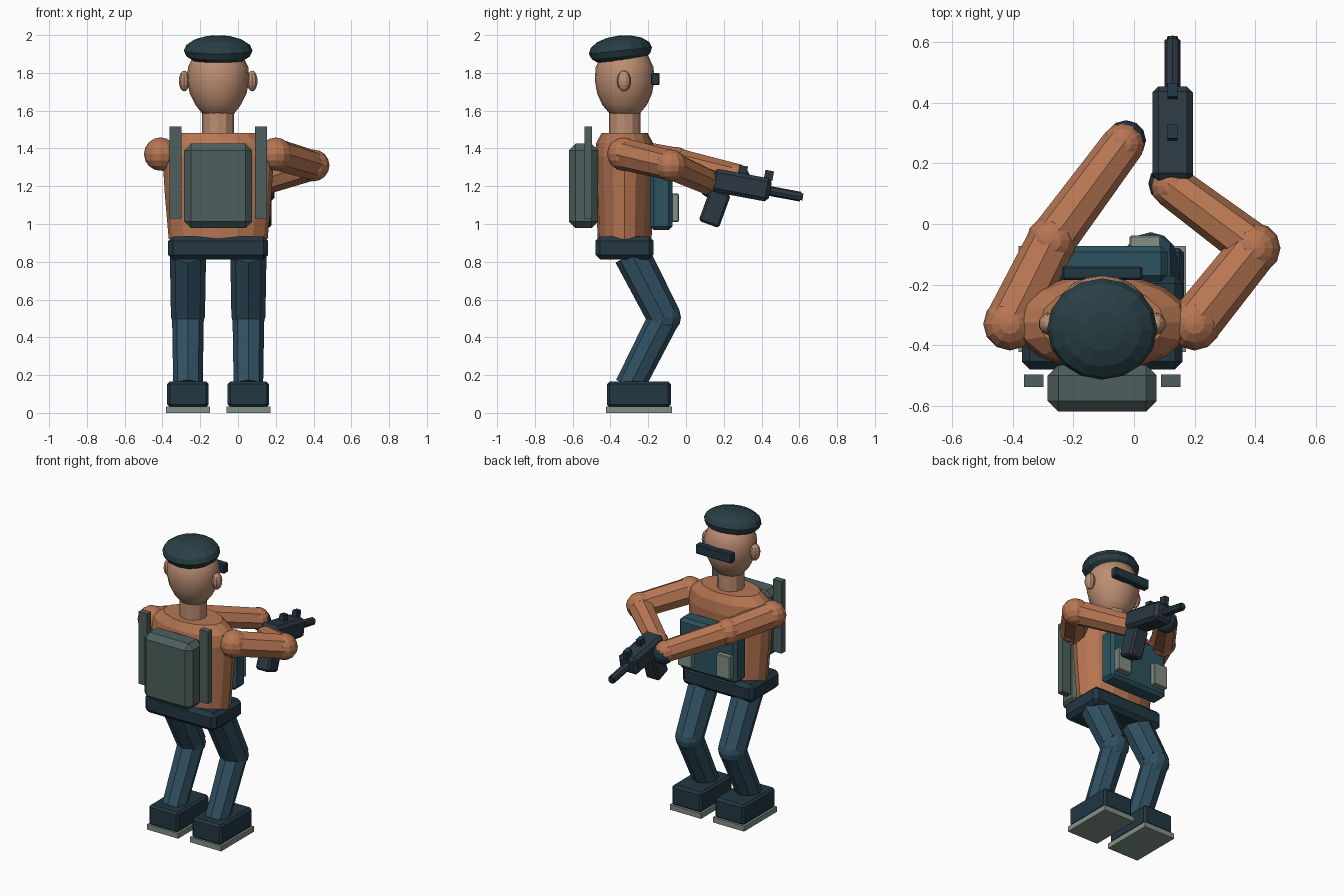
import bpy, bmesh, math
from mathutils import Vector, Matrix

if "Cube" in bpy.data.objects:
    bpy.data.objects.remove(bpy.data.objects["Cube"])

CX, CY = -0.105, -0.325          # body axis


def mat(name, rgb):
    m = bpy.data.materials.new(name)
    m.diffuse_color = (*rgb, 1)
    m.use_nodes = True
    m.node_tree.nodes["Principled BSDF"].inputs["Base Color"].default_value = m.diffuse_color
    return m


SKIN = mat("skin", (0.50, 0.27, 0.17))
SLEEVE = mat("sleeve", (0.47, 0.18, 0.085))
TROUSER = mat("trouser", (0.03, 0.08, 0.12))
NAVY = mat("navy", (0.016, 0.038, 0.055))
VEST = mat("vest", (0.025, 0.085, 0.11))
PACK = mat("pack", (0.075, 0.115, 0.11))
POUCH = mat("pouch", (0.22, 0.28, 0.24))
CAP = mat("cap", (0.022, 0.05, 0.06))
GUN = mat("gun", (0.025, 0.04, 0.055))


def finish(name, bm, m, smooth=False):
    bmesh.ops.recalc_face_normals(bm, faces=bm.faces)
    me = bpy.data.meshes.new(name)
    bm.to_mesh(me)
    bm.free()
    me.materials.append(m)
    if smooth:
        me.shade_smooth()
    ob = bpy.data.objects.new(name, me)
    bpy.context.collection.objects.link(ob)
    return ob


def box(name, lo, hi, m, bevel=0.0, frame=Matrix()):
    lo, hi = Vector(lo), Vector(hi)
    bm = bmesh.new()
    bmesh.ops.create_cube(bm, size=1)
    bmesh.ops.scale(bm, vec=hi - lo, verts=bm.verts)
    bmesh.ops.translate(bm, vec=(lo + hi) / 2, verts=bm.verts)
    if bevel:
        bmesh.ops.bevel(bm, geom=bm.edges[:], offset=bevel, segments=1,
                        affect='EDGES')
    bm.transform(frame)
    return finish(name, bm, m)


def ball(name, c, r, m, seg=12, rings=8, tilt=0.0, smooth=False):
    bm = bmesh.new()
    bmesh.ops.create_uvsphere(bm, u_segments=seg, v_segments=rings, radius=1)
    bm.transform(Matrix.Translation(c) @ Matrix.Rotation(tilt, 4, 'X')
                 @ Matrix.Diagonal((*r, 1)))
    return finish(name, bm, m, smooth)


def rod(name, a, b, r1, r2, m, seg=8):
    a, b = Vector(a), Vector(b)
    d = b - a
    bm = bmesh.new()
    bmesh.ops.create_cone(bm, cap_ends=True, segments=seg, radius1=r1,
                          radius2=r2, depth=d.length)
    bm.transform(Matrix.Translation((a + b) / 2)
                 @ d.to_track_quat('Z', 'Y').to_matrix().to_4x4())
    return finish(name, bm, m)


def loft(name, rings, m, seg=16, smooth=False):
    """Stack of ellipses (z, rx, ry) around the body axis."""
    bm = bmesh.new()
    loops = []
    for z, rx, ry in rings:
        loops.append([bm.verts.new((CX + rx * math.cos(t), CY + ry * math.sin(t), z))
                      for t in (2 * math.pi * i / seg for i in range(seg))])
    for p, q in zip(loops, loops[1:]):
        for i in range(seg):
            j = (i + 1) % seg
            bm.faces.new((p[i], p[j], q[j], q[i]))
    bm.faces.new(loops[0])
    bm.faces.new(loops[-1])
    return finish(name, bm, m, smooth)


# Head, ears, neck, cap and visor
loft("head", [(1.57, .05, .05), (1.585, .085, .08), (1.63, .12, .118), (1.69, .15, .145),
              (1.76, .165, .158), (1.83, .16, .153), (1.89, .13, .125),
              (1.93, .07, .07)], SKIN, 20, True)
loft("neck", [(1.46, .085, .083), (1.61, .085, .083)], SKIN, 12)
for s in (-1, 1):
    ball("ear", (CX + s * .18, CY - .004, 1.757), (.03, .037, .055), SKIN, 10, 8)
ball("beret", (CX, -.347, 1.918), (.182, .168, .08), CAP, 16, 8, math.radians(6))
box("visor", (CX - .133, -.185, 1.735), (CX + .133, -.14, 1.80), NAVY, .006)

# Torso, hips, vest and pouches
loft("torso", [(.92, .262, .143), (1.15, .282, .15), (1.36, .295, .16),
               (1.43, .275, .15), (1.482, .205, .122)], SLEEVE, 16)
box("hips", (CX - .265, -.48, .812), (CX + .265, -.172, .935), NAVY, .025)
box("chest_vest", (CX - .215, -.19, .968), (CX + .215, -.072, 1.31), VEST, .02)

# Backpack
box("backpack", (CX - .18, -.62, .978), (CX + .18, -.465, 1.425), PACK, .035)

for s in (-1, 1):
    # Strap and pouch
    x = CX + s * .226
    box("pack_strap", (x - .032, -.538, 1.03), (x + .032, -.497, 1.515), PACK)
    x = CX + s * .1425
    box("vest_pouch", (x - .052, -.085, 1.01), (x + .052, -.038, 1.162), POUCH, .005)

    # Bent leg, boot and sole
    x = CX + s * .16
    hip, knee, ankle = (x, -.288, .84), (x, -.115, .505), (x, -.30, .14)
    rod("thigh", hip, knee, .096, .09, TROUSER)
    ball("knee", knee, (.088, .088, .088), TROUSER, 12, 8)
    rod("shin", knee, ankle, .084, .078, TROUSER)
    box("boot", (x - .11, -.418, .03), (x + .11, -.08, .166), NAVY, .014)
    box("boot_sole", (x - .116, -.423, 0), (x + .116, -.073, .035), POUCH)

# Arms: shoulder, elbow, hand
arms = {"left": ((-.41, -.33, 1.37), (-.272, -.055, 1.325), (-.035, .265, 1.25)),
        "right": ((.20, -.33, 1.37), (.40, -.08, 1.31), (.125, .125, 1.22))}
for side, (sh, el, ha) in arms.items():
    ball(side + "_shoulder", sh, (.088, .088, .088), SLEEVE)
    rod(side + "_upper_arm", sh, el, .085, .08, SLEEVE)
    ball(side + "_elbow", el, (.084, .084, .084), SLEEVE)
    rod(side + "_forearm", el, ha, .078, .07, SLEEVE)
    ball(side + "_cuff", ha, (.07, .07, .07), SLEEVE)
    d = (Vector(ha) - Vector(el)).normalized() * .015
    ball(side + "_glove", Vector(ha) + d + Vector((0, 0, -.012)),
         (.066, .066, .066), NAVY)

# Blaster, pitched slightly downwards
G = Matrix.Translation((.1275, .292, 1.206)) @ Matrix.Rotation(math.radians(-10.5), 4, 'X')
box("gun_body", (-.067, -.157, -.062), (.067, .157, .062), GUN, .02, G)
rod("gun_barrel", G @ Vector((0, .14, -.003)), G @ Vector((0, .322, -.003)), .026, .026, GUN)
rod("gun_muzzle", G @ Vector((0, .31, -.003)), G @ Vector((0, .333, -.003)), .018, .018, NAVY)
for y in (-.005, .135):
    box("gun_sight", (-.017, y - .023, .05), (.017, y + .023, .103), NAVY, 0, G)
H = Matrix.Translation((.1275, .152, 1.085)) @ Matrix.Rotation(math.radians(-20), 4, 'X')
box("gun_grip", (-.05, -.057, -.093), (.05, .057, .093), GUN, .012, H)
